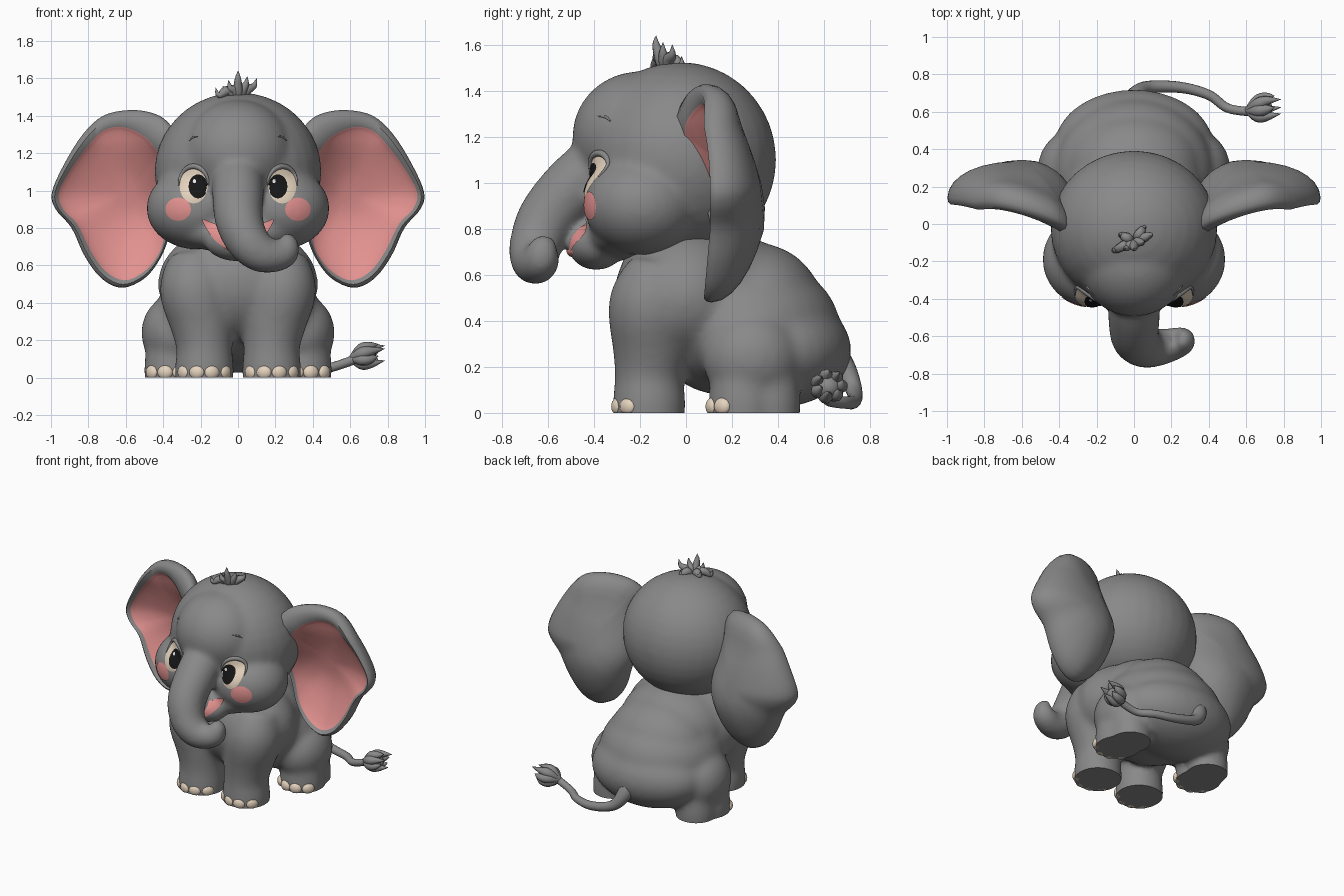
import bpy, bmesh, math
from mathutils import Vector, Matrix
from mathutils.bvhtree import BVHTree

if "Cube" in bpy.data.objects:
    bpy.data.objects.remove(bpy.data.objects["Cube"], do_unlink=True)

def material(name, *rgb):
    m = bpy.data.materials.new(name)
    m.use_nodes = True
    bsdf = next(n for n in m.node_tree.nodes if n.type == 'BSDF_PRINCIPLED')
    m.diffuse_color = bsdf.inputs["Base Color"].default_value = (*rgb, 1)
    return m

GREY = material("skin grey", .25, .25, .25)
PINK = material("soft pink", .77, .29, .28)
CREAM = material("warm cream", .78, .65, .51)
BLACK = material("pupil black", .008, .008, .008)
WHITE = material("highlight white", .9, .9, .9)

def smooth(me):
    me.polygons.foreach_set("use_smooth", [True] * len(me.polygons))
    me.set_sharp_from_angle(angle=math.radians(55))

def finish(bm, name, *mats):
    bmesh.ops.recalc_face_normals(bm, faces=bm.faces[:])
    me = bpy.data.meshes.new(name)
    bm.to_mesh(me)
    ob = bpy.data.objects.new(name, me)
    bpy.context.collection.objects.link(ob)
    for m in mats:
        me.materials.append(m)
    smooth(me)
    return ob

def ball(bm, centre, radii, turn=0):
    mat = Matrix.Translation(centre) @ Matrix.Rotation(turn, 4, 'Z') @ Matrix.Diagonal((*radii, 1))
    bmesh.ops.create_uvsphere(bm, u_segments=32, v_segments=18, radius=1, matrix=mat)

def spline(pts, steps, closed=False):
    n, out = len(pts), []
    for i in range(n if closed else n - 1):
        a, b, c, d = (Vector(pts[(i + k) % n if closed else min(max(i + k, 0), n - 1)]) for k in (-1, 0, 1, 2))
        for t in (s / steps for s in range(steps)):
            out.append(.5 * (2 * b + (c - a) * t + (2 * a - 5 * b + 4 * c - d) * t * t
                             + (3 * b - a - 3 * c + d) * t ** 3))
    return out if closed else out + [Vector(pts[-1])]

def bridge(bm, a, b, mat=0):
    for i in range(len(a)):
        j = (i + 1) % len(a)
        bm.faces.new((a[i], a[j], b[j], b[i])).material_index = mat

def tube(bm, pts, steps=5, sides=16):
    """Sweep a circle along points given as (x, y, z, radius)."""
    path = spline(pts, steps)
    centres = [p.to_3d() for p in path]
    side, rings = Vector((.3, .9, .2)), []
    for i, c in enumerate(centres):
        d = (centres[min(i + 1, len(path) - 1)] - centres[max(i - 1, 0)]).normalized()
        side = (side - d * side.dot(d)).normalized()
        angles = [math.tau * k / sides for k in range(sides)]
        rings.append([bm.verts.new(c + path[i][3] * (side * math.cos(a) + d.cross(side) * math.sin(a)))
                      for a in angles])
    for a, b in zip(rings, rings[1:]):
        bridge(bm, a, b)
    bm.faces.new(rings[0])
    bm.faces.new(rings[-1])

def fuse(bm, name, voxel, rounds):
    """Merge overlapping volumes into one soft skin that stands flat on the floor."""
    ob = finish(bm, name)
    merge = ob.modifiers.new("merge", 'REMESH')
    merge.mode, merge.voxel_size = 'VOXEL', voxel
    soften = ob.modifiers.new("soften", 'SMOOTH')
    soften.factor, soften.iterations = .5, rounds
    bpy.context.view_layer.update()
    me = bpy.data.meshes.new_from_object(ob.evaluated_get(bpy.context.evaluated_depsgraph_get()))
    ob.modifiers.clear()
    ob.data = me
    for v in me.vertices:
        v.co.z = 0 if v.co.z < .012 else v.co.z
    me.materials.clear()
    me.materials.append(GREY)
    smooth(me)
    return ob

def surface(ob):
    return BVHTree.FromPolygons([v.co.copy() for v in ob.data.vertices], [tuple(p.vertices) for p in ob.data.polygons])

def project(tree, x, z, lift):
    hit = tree.ray_cast(Vector((x, -2, z)), Vector((0, 1, 0)))[0]
    return Vector((x, (hit.y if hit else -.4) - lift, z))

def oval(x, z, rx, rz):
    return [Vector((x + rx * math.cos(math.tau * i / 32), z + rz * math.sin(math.tau * i / 32))) for i in range(32)]

def plate(name, mat, tree, outline, lift=.005, bulge=0):
    """Thin patch laid on a surface from the front."""
    mid = sum(outline, Vector((0, 0))) / len(outline)
    bm, rings = bmesh.new(), []
    for r in (k / 7 for k in range(1, 8)):
        pts = [mid.lerp(p, r) for p in outline]
        rings.append([bm.verts.new(project(tree, *p, lift + bulge * (1 - r * r))) for p in pts])
    bm.faces.new(rings[0])
    for a, b in zip(rings, rings[1:]):
        bridge(bm, a, b)
    return finish(bm, name, mat)

# Body with all four legs
bm = bmesh.new()
for c, r in (((0, 0, .5), (.43, .315, .32)), ((0, -.02, .61), (.35, .265, .2)), ((0, .12, .51), (.38, .36, .29)),
             ((0, .3, .44), (.37, .3, .3)), ((0, .27, .37), (.43, .4, .305)),
             ((0, .41, .27), (.43, .31, .245)), ((0, .18, .3), (.3, .3, .225))):
    ball(bm, c, r)
for s in (1, -1):
    tube(bm, [(s * .23, -.1, .64, .14), (s * .23, -.145, .48, .19), (s * .195, -.15, .3, .173),
              (s * .18, -.16, .16, .15), (s * .18, -.16, .07, .158), (s * .18, -.16, -.02, .16)], sides=28)
    ball(bm, (s * .335, .285, .24), (.183, .215, .205))
    for x, y, r in ((.35, .25, .152), (.335, .36, .138)):
        tube(bm, [(s * x, y, .2, r - .015), (s * x, y, .07, r), (s * x, y, -.02, r)], sides=28)
fuse(bm, "body", .017, 22)

# Toenails fanned around the front of each foot
bm = bmesh.new()
for s, (x, y) in ((s, p) for s in (1, -1) for p in ((.18, -.16), (.35, .25))):
    for a in map(math.radians, (-50, -16, 16, 50)):
        ball(bm, (s * x + .143 * math.sin(a), y - .143 * math.cos(a), .028), (.042, .026, .038), a)
for v in bm.verts:
    v.co.z = max(v.co.z, 0)
finish(bm, "toenails", CREAM)

# Head: skull, forehead, chin, jaw and cheeks, then the trunk
bm = bmesh.new()
for c, r in (((0, -.025, 1.1), (.447, .418, .425)), ((0, -.2, 1.2), (.3, .295, .285)),
             ((0, -.39, .73), (.18, .125, .11)), ((0, -.27, .78), (.34, .18, .115)),
             ((.225, -.19, .905), (.265, .255, .22)), ((-.225, -.19, .905), (.265, .255, .22))):
    ball(bm, c, r)
bare = fuse(bm, "bare_head", .017, 20)
bare_tree = surface(bare)
bpy.data.objects.remove(bare, do_unlink=True)
tube(bm, [(0, -.36, 1.09, .14), (0, -.49, .98, .138), (.005, -.6, .85, .13), (.045, -.65, .74, .117),
          (.11, -.66, .672, .106), (.18, -.65, .652, .093), (.245, -.63, .668, .082),
          (.255, -.62, .712, .068), (.228, -.61, .73, .05)], sides=28)
head_tree = surface(fuse(bm, "head_and_trunk", .015, 18))

# Mouth and tongue
lips = [(-.19, .845), (-.1, .81), (0, .8), (.1, .81), (.19, .845), (.145, .76), (.085, .705),
        (0, .68), (-.085, .705), (-.145, .76)]
plate("mouth", PINK, bare_tree, spline(lips, 4, True), .009)
bm = bmesh.new()
ball(bm, (0, -.475, .705), (.09, .045, .032))
finish(bm, "tongue", PINK)

# Eyes, lids, brows and blush
for s, side in ((1, "left"), (-1, "right")):
    eye = plate(side + "_eye", CREAM, head_tree, oval(s * .237, 1.027, .075, .096), .004, .01)
    eye_tree = surface(eye)
    plate(side + "_pupil", BLACK, eye_tree, oval(s * .213, 1.022, .051, .064), .004)
    plate(side + "_highlight", WHITE, eye_tree, oval(s * .213 - .02, 1.05, .009, .011), .008)
    bm = bmesh.new()
    lid = [project(head_tree, *p, .002) for p in oval(s * .237, 1.027, .08, .102)[:17]]
    tube(bm, [(*p, .003 + .012 * math.sin(math.pi * i / 16)) for i, p in enumerate(lid)], 2, 10)
    brow = [project(head_tree, s * x, z, 0) for x, z in ((.21, 1.29), (.24, 1.285), (.262, 1.265))]
    tube(bm, [(*p, r) for p, r in zip(brow, (.002, .006, .002))], 4, 8)
    finish(bm, side + "_lid_and_brow", GREY)
    plate(side + "_blush", PINK, head_tree, oval(s * .32, .9, .068, .062))

# Ears: each row pairs a point of the outer edge with one of the pink lining (x, z, x, z)
EAR = [(.34, 1.28, .41, 1.16), (.38, 1.37, .44, 1.22), (.46, 1.415, .51, 1.295), (.58, 1.43, .62, 1.34),
       (.72, 1.4, .72, 1.32), (.83, 1.3, .8, 1.24), (.93, 1.14, .89, 1.12), (.995, .99, .958, .99),
       (.975, .9, .935, .9), (.89, .8, .86, .82), (.82, .65, .79, .68), (.73, .53, .71, .57),
       (.62, .48, .61, .52), (.5, .53, .51, .56), (.42, .63, .43, .65), (.37, .75, .39, .76), (.32, .95, .36, .95)]
MID = Vector((.59, .99))

def rim_y(x, z):
    h = min(max((z - .8) / .5, 0), 1)
    lean = .25 * max(z - 1.25, 0) - .09 * max(.8 - z, 0)
    return .115 + lean - .17 * max((1 - x) / .65, 0) ** 1.3 * h * h * (3 - 2 * h)

def ear_ring(bm, s, pts, r, depth):
    return [bm.verts.new((s * p.x, rim_y(*p) + depth, p.y)) for p in (MID.lerp(q, r) for q in pts)]

rows = spline(EAR, 4, True)
outer, inner = [Vector(p[:2]) for p in rows], [Vector(p[2:]) for p in rows]
arc = [math.pi / 2 * k / 8 for k in range(8)]
for s, side in ((1, "left"), (-1, "right")):
    bm = bmesh.new()
    loops = [ear_ring(bm, s, outer, math.cos(t), .025 + .215 * math.sin(t)) for t in reversed(arc)]
    for blend, depth in ((.1, .003), (.45, -.01)):
        loops.append(ear_ring(bm, s, [a.lerp(b, blend) for a, b in zip(outer, inner)], 1, depth))
    loops += [ear_ring(bm, s, inner, math.cos(t), .01 + .1 * math.sin(t) ** 1.6) for t in arc]
    for i, (a, b) in enumerate(zip(loops, loops[1:])):
        bridge(bm, a, b, int(i >= 10))
    bm.faces.new(loops[0])
    bm.faces.new(loops[-1]).material_index = 1
    finish(bm, side + "_ear", GREY, PINK)

# Hair tuft
bm = bmesh.new()
for x, y, z in ((0, -.13, 1.64), (.05, -.1, 1.61), (.1, -.06, 1.6), (-.05, -.13, 1.59),
                (-.12, -.14, 1.55), (-.08, -.06, 1.56), (.06, -.02, 1.55)):
    tube(bm, [(x * .2, -.09 + (y + .09) * .2, 1.49, .02), (x * .45, y * .5 - .045, 1.535, .027),
              (x * .85, y, z - .04, .017), (x, y, z, .001)], 4, 8)
finish(bm, "hair_tuft", GREY)

# Tail with a leafy tuft
bm = bmesh.new()
tube(bm, [(0, .6, .3, .07), (.01, .68, .2, .055), (.08, .73, .1, .036), (.25, .73, .05, .03),
          (.4, .69, .045, .027), (.5, .62, .055, .025), (.62, .6, .095, .025)], 6, 14)
finish(bm, "tail", GREY)
bm = bmesh.new()
ball(bm, (.675, .615, .112), (.065, .06, .055), .2)
for k in range(7):
    c, d = math.cos(math.tau * k / 7), math.sin(math.tau * k / 7)
    tube(bm, [(.6, .605, .1, .012), (.66, .615 + .042 * c, .112 + .038 * d, .033), (.71, .625 + .055 * c, .12 + .048 * d, .025),
              (.75 + .035 * (k % 2), .635 + .05 * c, .135 + .045 * d, .001)], 4, 8)
finish(bm, "tail_tuft", GREY)
